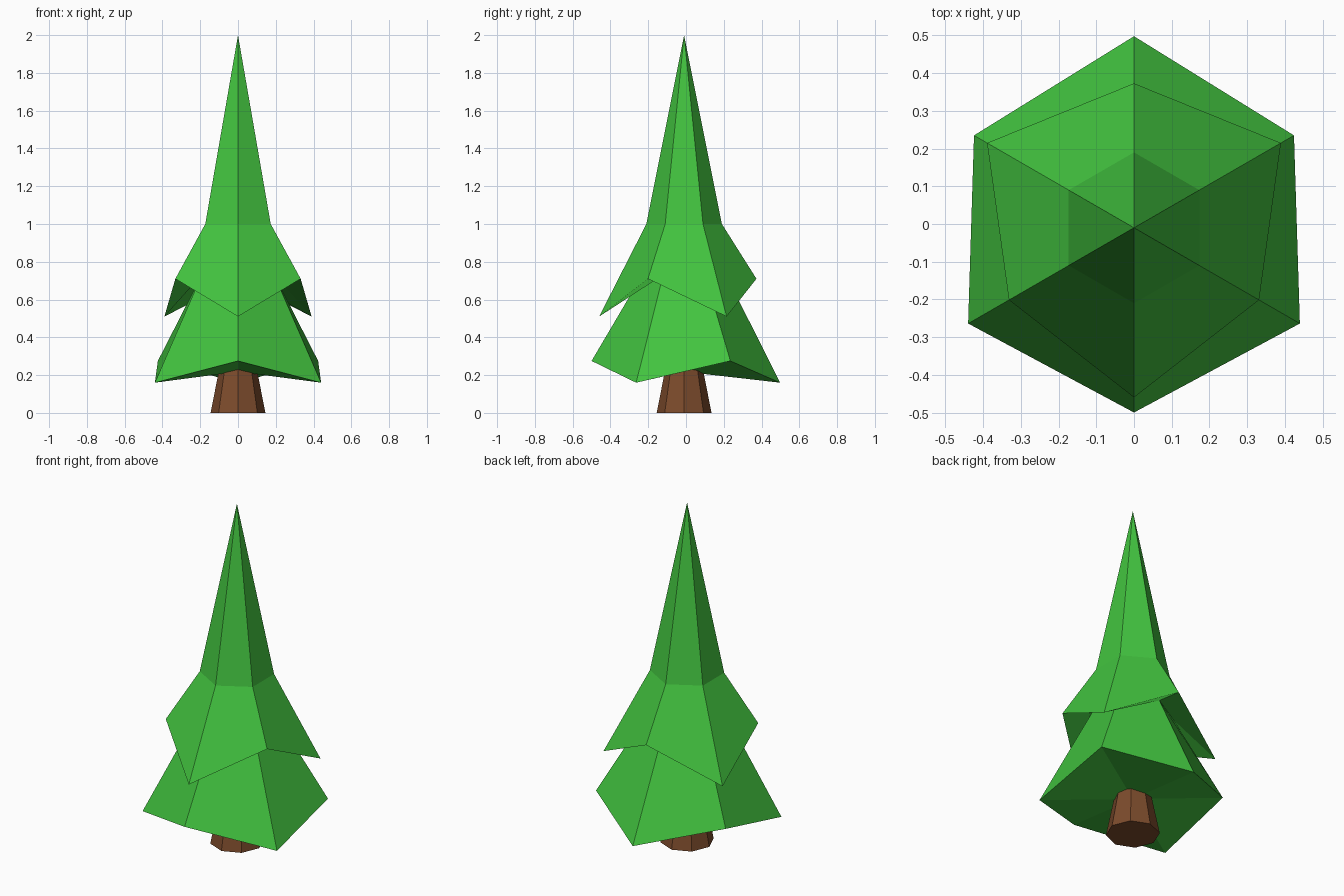
import bpy, bmesh
from math import sin, cos, radians, pi

if "Cube" in bpy.data.objects:
    bpy.data.objects.remove(bpy.data.objects["Cube"])

CY = -0.01  # tree axis sits slightly toward the front


def material(name, color):
    m = bpy.data.materials.new(name)
    m.diffuse_color = (*color, 1)
    m.use_nodes = True
    m.node_tree.nodes["Principled BSDF"].inputs["Base Color"].default_value = m.diffuse_color
    return m


def loft(name, sides, sections, mat):
    """Sections run top to bottom as (r, z) for even and odd corners; r = 0 is a single point."""
    bm = bmesh.new()
    rings = []
    for even, odd in sections:
        if even[0] == 0:
            rings.append([bm.verts.new((0, CY, even[1]))] * sides)
            continue
        ring = []
        for i in range(sides):
            r, z = odd if i % 2 else even
            a = radians(-90) + 2 * pi * i / sides
            ring.append(bm.verts.new((r * cos(a), CY + r * sin(a), z)))
        rings.append(ring)
    for up, low in zip(rings, rings[1:]):
        for i in range(sides):
            j = (i + 1) % sides
            corners = list(dict.fromkeys((up[i], low[i], low[j], up[j])))
            bm.faces.new(corners)
    bmesh.ops.recalc_face_normals(bm, faces=bm.faces)
    me = bpy.data.meshes.new(name)
    bm.to_mesh(me)
    bm.free()
    me.materials.append(mat)
    ob = bpy.data.objects.new(name, me)
    bpy.context.collection.objects.link(ob)
    return ob


def flat(r, z):
    return (r, z), (r, z)


green = material("needles", (0.055, 0.55, 0.05))
brown = material("bark", (0.2, 0.07, 0.025))

# Foliage: spike, zigzag upper skirt, tucked-in waist, zigzag lower skirt, underside
loft("foliage", 6, [
    flat(0, 2.0),
    flat(0.2, 1.0),
    ((0.45, 0.51), (0.383, 0.71)),
    flat(0.222, 0.73),
    ((0.49, 0.275), (0.508, 0.16)),
    flat(0, 0.218),
], green)

# Tapered eight-sided trunk
loft("trunk", 8, [
    flat(0, 0.24),
    flat(0.098, 0.24),
    flat(0.145, 0.0),
    flat(0, 0.0),
], brown)
